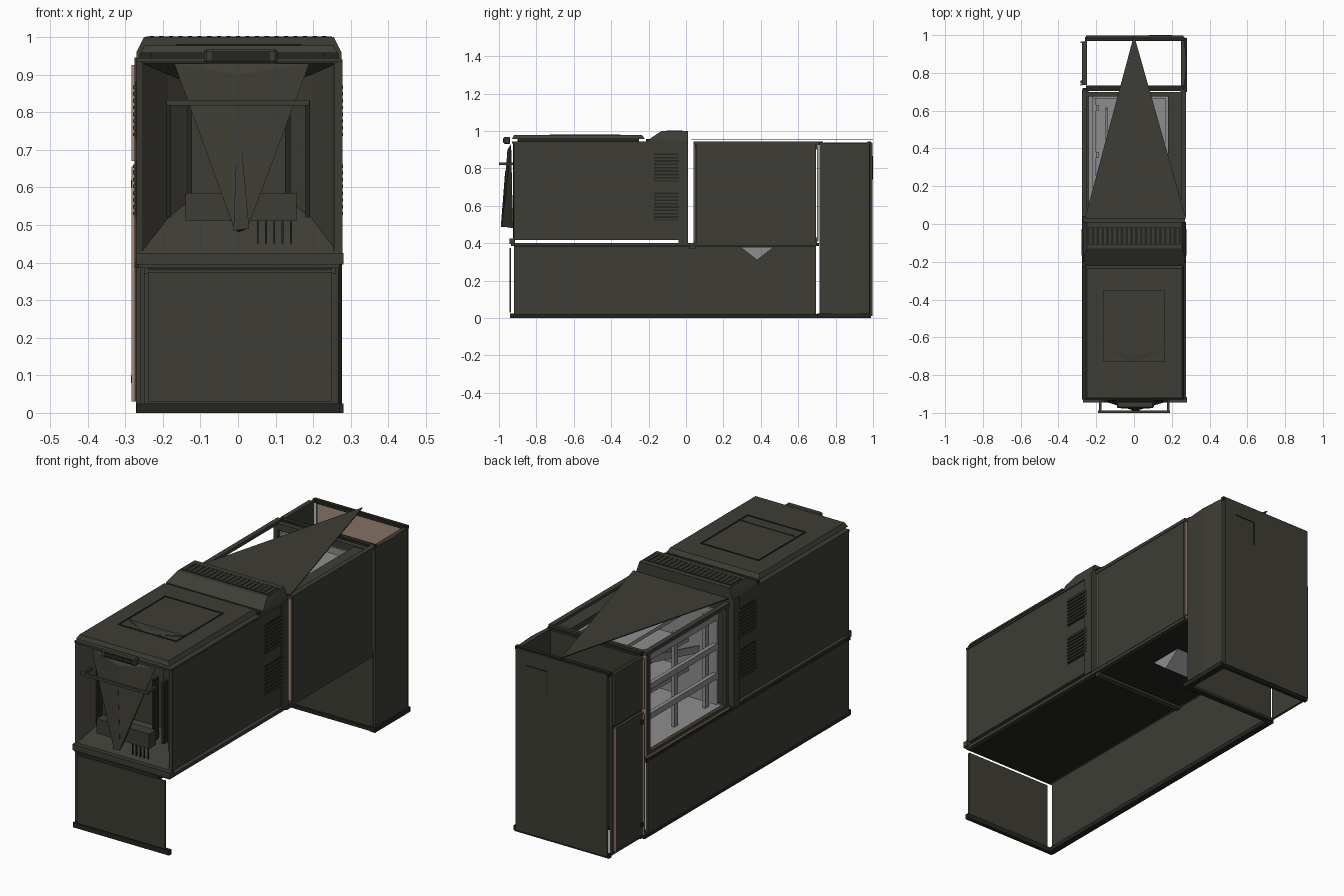
import bpy, bmesh, math
from mathutils import Vector

def mat(name, c):
    m = bpy.data.materials.new(name)
    m.diffuse_color = (*c, 1)
    return m

OLIVE = mat("dark_olive", (0.047, 0.046, 0.036))
DARK = mat("near_black", (0.018, 0.018, 0.014))
GREY = mat("light_grey", (0.27, 0.27, 0.27))
TAN = mat("tan_edge", (0.38, 0.27, 0.21))

def finish(name, bm, m):
    bmesh.ops.recalc_face_normals(bm, faces=bm.faces)
    me = bpy.data.meshes.new(name)
    bm.to_mesh(me)
    bm.free()
    me.materials.append(m)
    ob = bpy.data.objects.new(name, me)
    bpy.context.collection.objects.link(ob)
    return ob

def box(name, x0, x1, y0, y1, z0, z1, m=OLIVE, bevel=0, rot=0):
    bm = bmesh.new()
    bmesh.ops.create_cube(bm, size=1)
    for v in bm.verts:
        v.co = Vector((v.co.x * (x1 - x0), v.co.y * (y1 - y0), v.co.z * (z1 - z0)))
    ob = finish(name, bm, m)
    ob.location = ((x0 + x1) / 2, (y0 + y1) / 2, (z0 + z1) / 2)
    ob.rotation_euler.x = rot
    if bevel:
        b = ob.modifiers.new("bevel", "BEVEL")
        b.width, b.segments = bevel, 1
    return ob

def hull(name, pts, m=OLIVE):
    bm = bmesh.new()
    for p in pts:
        bm.verts.new(p)
    bmesh.ops.convex_hull(bm, input=bm.verts)
    return finish(name, bm, m)

def prism(name, prof, x0, x1, m=OLIVE, inset=0):
    """Extrude a y,z profile along x; points above z 0.97 may be inset."""
    pts = []
    for y, z in prof:
        i = inset if z > 0.97 else 0
        pts += [(x0 + i, y, z), (x1 - i, y, z)]
    return hull(name, pts, m)

def frame(name, x0, x1, y0, y1, z, w, h, m=DARK):
    """Flat rectangular outline on a horizontal surface."""
    box(name + "_front", x0, x1, y0, y0 + w, z, z + h, m)
    box(name + "_back", x0, x1, y1 - w, y1, z, z + h, m)
    box(name + "_left", x0, x0 + w, y0, y1, z, z + h, m)
    box(name + "_right", x1 - w, x1, y0, y1, z, z + h, m)

# lower skirt: front and left panels only, right side is open
box("lower_front_panel", -0.24, 0.25, -0.945, -0.935, 0.03, 0.375)
box("lower_front_lip", -0.27, 0.27, -0.94, -0.92, 0.0, 0.025, DARK)
box("lower_left_panel", -0.272, -0.258, -0.92, 0.695, 0.02, 0.385)
box("lower_left_lip", -0.272, -0.24, -0.93, 0.72, 0.0, 0.022, DARK)
box("lower_left_rail", -0.275, -0.25, -0.93, 0.71, 0.385, 0.40, DARK)

# deck
box("deck", -0.265, 0.27, -0.935, 0.70, 0.385, 0.402)
box("deck_underside", -0.24, 0.25, -0.92, 0.69, 0.381, 0.386, DARK)
box("deck_crossbeam", -0.25, 0.26, 0.02, 0.05, 0.37, 0.386)
box("deck_front_lip", -0.27, 0.28, -0.945, -0.915, 0.395, 0.425)
prism("grey_sump", [(0.29, 0.38), (0.47, 0.38), (0.38, 0.31)], -0.14, 0.12, GREY)

# front upper compartment
for s, side in ((-1, "left"), (1, "right")):
    a, b = sorted((s * 0.255, s * 0.27))
    box(side + "_upper_panel", a, b, -0.92, -0.04, 0.418, 0.94)
    c, d = sorted((s * 0.245, s * 0.276))
    box(side + "_middle_post", c, d, -0.04, 0.01, 0.40, 0.945)
    # louvre banks
    e, f = sorted((s * 0.268, s * 0.273))
    g, h = sorted((s * 0.268, s * 0.279))
    for k, z in enumerate((0.52, 0.73)):
        box(f"{side}_louvre_back_{k}", e, f, -0.17, -0.025, z, z + 0.15, DARK)
        for i in range(8):
            zz = z + 0.006 + i * 0.018
            box(f"{side}_louvre_{k}_{i}", g, h, -0.168, -0.027, zz, zz + 0.009)
box("upper_floor", -0.26, 0.26, -0.90, -0.03, 0.418, 0.428)
box("middle_bulkhead", -0.25, 0.25, -0.02, 0.008, 0.40, 0.945)

# funnel shaped front recess
bm = bmesh.new()
rings = []
for x0, x1, y, z0, z1 in ((-0.27, 0.278, -0.925, 0.42, 0.94), (-0.255, 0.262, -0.92, 0.43, 0.93),
                          (-0.185, 0.195, -0.84, 0.52, 0.90), (-0.135, 0.14, -0.80, 0.56, 0.88)):
    rings.append([bm.verts.new(p) for p in ((x0, y, z0), (x1, y, z0), (x1, y, z1), (x0, y, z1))])
for r, q in zip(rings, rings[1:]):
    for i in range(4):
        bm.faces.new((r[i], r[(i + 1) % 4], q[(i + 1) % 4], q[i]))
bm.faces.new(rings[-1])
finish("front_recess", bm, OLIVE)
for x in (-0.19, -0.135, 0.125, 0.18):
    box("recess_rib", x, x + 0.012, -0.87, -0.83, 0.52, 0.83, DARK)
box("front_drawer", -0.14, 0.155, -0.935, -0.88, 0.51, 0.585)
hull("front_spike", [(-0.17, -0.935, 0.93), (0.19, -0.935, 0.93), (-0.01, -0.985, 0.49),
                     (0.025, -0.985, 0.49), (0.0, -0.925, 0.48), (0.0, -0.955, 0.90)])
hull("centre_spike", [(0, -0.965, 0.81), (-0.012, -0.99, 0.485), (0.03, -0.99, 0.49), (0.01, -0.95, 0.49)])
box("front_handle_bar", -0.19, 0.19, -1.0, -0.988, 0.818, 0.832)
for x in (-0.185, 0.175):
    box("front_handle_bracket", x, x + 0.012, -0.99, -0.92, 0.818, 0.832)
for i in range(5):
    box("front_grille_bar", 0.05 + i * 0.022, 0.055 + i * 0.022, -0.925, -0.918, 0.45, 0.51, DARK)
box("roof_latch", -0.09, 0.105, -0.975, -0.94, 0.93, 0.968, bevel=0.006)
box("roof_latch_inset", -0.07, 0.085, -0.978, -0.974, 0.938, 0.96, DARK)

# roof over the front compartment
box("roof_base", -0.27, 0.275, -0.93, 0.01, 0.934, 0.944)
prism("roof_lid", [(-0.93, 0.957), (-0.92, 0.978), (-0.235, 0.978), (-0.22, 0.957)], -0.26, 0.265, inset=0.012)
box("roof_lid_spacer", -0.23, 0.23, -0.90, -0.25, 0.943, 0.958, DARK)
frame("roof_hatch_line", -0.165, 0.165, -0.73, -0.35, 0.976, 0.006, 0.005)
hull("roof_notch", [(-0.15, -0.66, 0.977), (0.17, -0.66, 0.977), (0.0, -0.735, 0.977),
                    (-0.15, -0.66, 0.982), (0.17, -0.66, 0.982), (0.0, -0.7, 0.982)])

# vent ridge across the roof
prism("vent_ridge", [(-0.2, 0.94), (-0.19, 0.96), (-0.13, 1.0), (0.01, 1.0), (0.01, 0.94)],
      -0.27, 0.275, inset=0.02)
box("vent_ridge_groove", -0.262, 0.267, -0.215, -0.185, 0.942, 0.958, DARK)
box("vent_slot", -0.245, 0.25, -0.11, -0.015, 0.998, 1.001, DARK)
for i in range(19):
    x = -0.235 + i * 0.0255
    box("vent_slat", x, x + 0.011, -0.105, -0.02, 1.0, 1.003)

# rear upper bay: closed right side, open left side and top
box("bay_right_panel", 0.257, 0.272, 0.055, 0.695, 0.40, 0.935)
for s, side in ((-1, "left"), (1, "right")):
    for y in (0.040, 0.70):
        a, b = sorted((s * 0.245, s * 0.27))
        box(side + "_tan_strip", a, b, y, y + 0.008, 0.41, 0.93, TAN)
    a, b = sorted((s * 0.25, s * 0.275))
    box(side + "_top_rail", a, b, 0.04, 0.71, 0.927, 0.944)
box("bay_left_sill", -0.272, -0.25, 0.04, 0.70, 0.40, 0.43)
box("bay_left_sill_edge", -0.276, -0.27, 0.04, 0.70, 0.405, 0.415, TAN)
for y in (0.048, 0.675):
    box("bay_left_post", -0.272, -0.25, y, y + 0.02, 0.40, 0.94)
box("bay_right_ledge", 0.18, 0.26, 0.05, 0.70, 0.90, 0.93)
box("bay_rear_ledge", -0.25, 0.26, 0.675, 0.70, 0.90, 0.935)

# grey rack inside the bay
box("rack_floor", -0.24, 0.18, 0.055, 0.68, 0.405, 0.42, GREY)
box("rack_wall", 0.165, 0.18, 0.055, 0.68, 0.42, 0.90, GREY)
for y in (0.055, 0.665):
    box("rack_end_wall", -0.22, 0.17, y, y + 0.012, 0.42, 0.90, GREY)
for z in (0.55, 0.70, 0.85):
    box("rack_shelf", -0.06, 0.17, 0.06, 0.67, z, z + 0.018, GREY)
    box("rack_rail", -0.22, -0.20, 0.06, 0.67, z, z + 0.03, GREY)
for y in (0.10, 0.35, 0.60):
    box("rack_post", -0.20, -0.185, y, y + 0.03, 0.42, 0.90, GREY)
box("rack_brace", -0.15, -0.14, 0.10, 0.62, 0.745, 0.78, GREY, rot=math.radians(14))

# triangular roof sheet over the bay
hull("roof_triangle", [(x, y, z) for x, y in ((-0.26, 0.03), (0.275, 0.03), (0.0, 1.0)) for z in (0.953, 0.958)])

# rear tower: four walls, open at top and bottom
box("tower_front_wall", -0.25, 0.26, 0.715, 0.73, 0.01, 0.937)
hull("tower_right_wall", [(x, y, z) for z in (0.01, 0.935) for x, y in
                          ((0.25, 0.715), (0.25, 0.985), (0.268, 0.72), (0.268, 0.98), (0.277, 0.85))])
box("tower_right_foot", 0.25, 0.28, 0.70, 0.985, 0.0, 0.025, DARK)
box("tower_back_wall", -0.255, 0.262, 0.985, 0.997, 0.01, 0.937)
box("tower_back_lining", -0.24, 0.25, 0.978, 0.986, 0.03, 0.92, TAN)
for z in (0.0, 0.925):
    box("tower_back_edge", -0.26, 0.268, 0.97, 0.99, z, z + 0.018, DARK)
    box("tower_front_edge", -0.255, 0.265, 0.705, 0.733, z, z + 0.018, DARK)
for z0, z1, n in ((0.03, 0.655, "lower"), (0.67, 0.935, "upper")):
    box(f"tower_{n}_left_door", -0.276, -0.262, 0.735, 0.965, z0, z1)
    box(f"tower_{n}_door_edge", -0.283, -0.275, 0.732, 0.742, z0, z1 - 0.01, TAN)
box("tower_left_inner_wall", -0.262, -0.25, 0.735, 0.97, 0.01, 0.937)
box("door_edge_rear", -0.283, -0.275, 0.958, 0.966, 0.03, 0.655, TAN)
for z in (0.08, 0.60):
    box("door_hinge", -0.284, -0.274, 0.745, 0.76, z, z + 0.02, DARK)

# line detail on the tower back
box("back_line_horizontal", 0.08, 0.2, 0.996, 1.0, 0.86, 0.865, DARK)
box("back_line_vertical", 0.08, 0.085, 0.996, 1.0, 0.74, 0.865, DARK)
